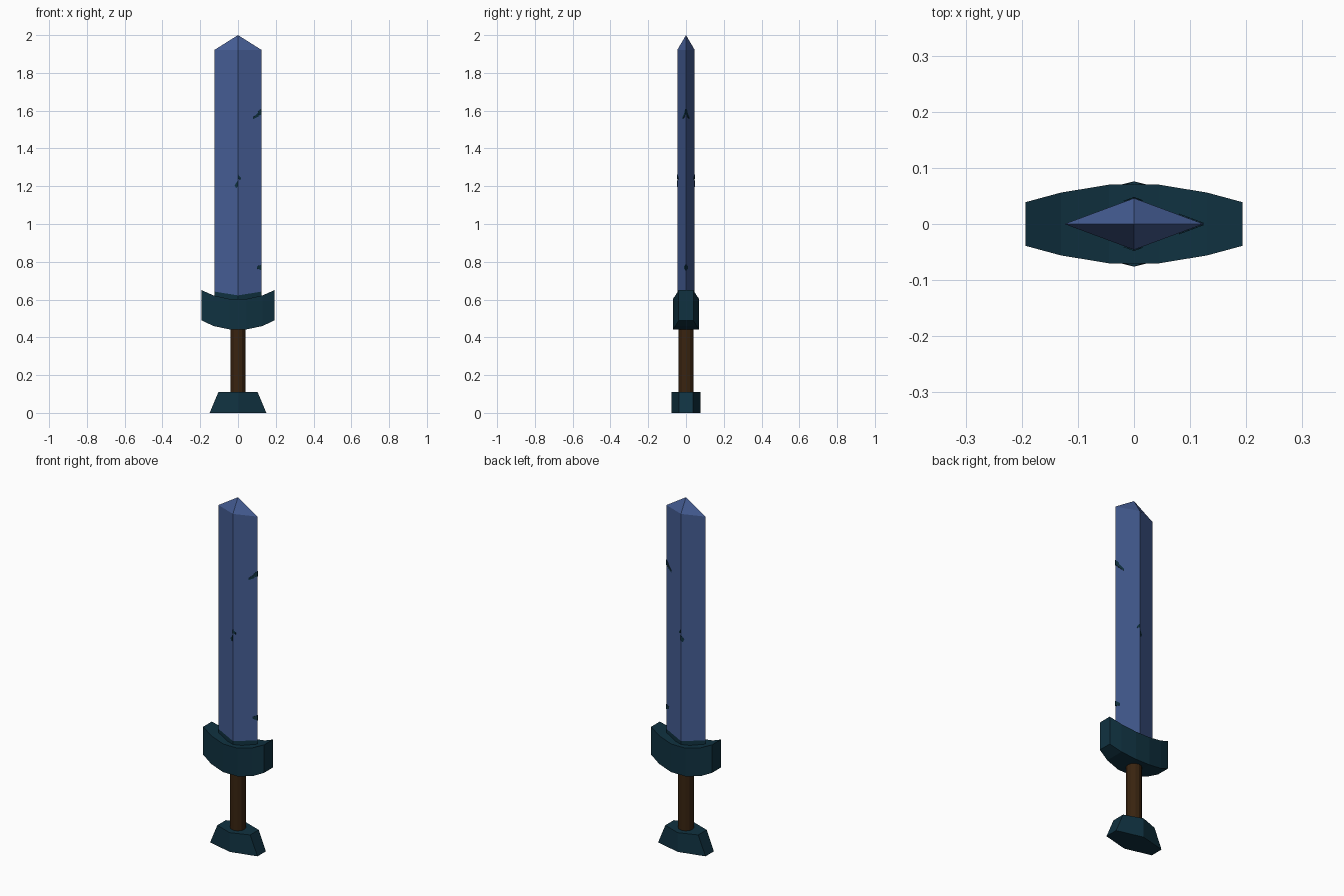
import bpy, bmesh

if "Cube" in bpy.data.objects:
    bpy.data.objects.remove(bpy.data.objects["Cube"])

def material(name, rgb):
    m = bpy.data.materials.new(name)
    m.diffuse_color = (*rgb, 1)
    m.use_nodes = True
    m.node_tree.nodes["Principled BSDF"].inputs["Base Color"].default_value = m.diffuse_color
    return m

BLUE = material("blade blue", (0.058, 0.107, 0.29))
TEAL = material("dark teal", (0.005, 0.031, 0.051))
BROWN = material("grip brown", (0.040, 0.017, 0.005))

def finish(name, bm, *mats):
    bmesh.ops.recalc_face_normals(bm, faces=bm.faces)
    me = bpy.data.meshes.new(name)
    bm.to_mesh(me)
    bm.free()
    for m in mats:
        me.materials.append(m)
    ob = bpy.data.objects.new(name, me)
    bpy.context.collection.objects.link(ob)
    return ob

def loft(rings, cap_end=True):
    """Skin a list of equal-length point rings; returns bmesh and last ring."""
    bm = bmesh.new()
    vs = [[bm.verts.new(p) for p in r] for r in rings]
    n = len(vs[0])
    for a, b in zip(vs, vs[1:]):
        for i in range(n):
            j = (i + 1) % n
            bm.faces.new((a[i], a[j], b[j], b[i]))
    bm.faces.new(vs[0])
    if cap_end:
        bm.faces.new(vs[-1])
    return bm, vs[-1]

# Blade: diamond section with a pyramid point, dark stain at the root
W, D = 0.124, 0.046
def diamond(z_edge, z_mid):
    return [(W, 0, z_edge), (0, D, z_mid), (-W, 0, z_edge), (0, -D, z_mid)]

bm, last = loft([diamond(0.56, 0.56), diamond(0.642, 0.622), diamond(1.922, 1.922)], False)
tip = bm.verts.new((0, 0, 2.0))
for i in range(4):
    bm.faces.new((last[i], last[(i + 1) % 4], tip))
for f in bm.faces:
    f.material_index = int(f.calc_center_median().z < 0.64)
finish("blade", bm, BLUE, TEAL)

# Chips: thin dark flecks lying on the blade facets, front and back
chips = [
    [(0.124, 1.61), (0.105, 1.595), (0.112, 1.575), (0.124, 1.58)],
    [(0.108, 1.59), (0.080, 1.565), (0.080, 1.555), (0.110, 1.57)],
    [(0.124, 0.785), (0.100, 0.775), (0.100, 0.765), (0.124, 0.755)],
    [(0.0, 1.262), (0.015, 1.245), (0.015, 1.235), (0.0, 1.24)],
    [(0.0, 1.23), (-0.018, 1.205), (-0.010, 1.19), (0.0, 1.20)],
]
bm = bmesh.new()
for side in (-1, 1):
    for chip in chips:
        bm.faces.new([bm.verts.new((x, side * (D * (1 - abs(x) / W) + 0.0012), z))
                      for x, z in chip])
ob = finish("blade_chips", bm, TEAL)
mod = ob.modifiers.new("plate", 'SOLIDIFY')
mod.thickness = 0.002
mod.offset = 0

# Guard: upswept crescent, thinner toward its ends (x, half depth, bottom, top)
half = [(0.193, 0.039, 0.49, 0.65), (0.13, 0.056, 0.46, 0.622), (0.045, 0.07, 0.442, 0.603)]
stations = [(-x, d, b, t) for x, d, b, t in half] + half[::-1]
bm, _ = loft([[(x, -d, b), (x, d, b), (x, d, t), (x, -d, t)] for x, d, b, t in stations])
finish("guard", bm, TEAL)

# Grip
bm = bmesh.new()
bmesh.ops.create_cone(bm, cap_ends=True, segments=12, radius1=0.041, radius2=0.041, depth=0.40)
bmesh.ops.translate(bm, vec=(0, 0, 0.28), verts=bm.verts)
finish("grip", bm, BROWN)

# Pommel: six-sided block flaring to its base
def hexagon(w, z):
    return [(w, -0.038, z), (w, 0.038, z), (0, 0.076, z),
            (-w, 0.038, z), (-w, -0.038, z), (0, -0.076, z)]

bm, _ = loft([hexagon(0.15, 0), hexagon(0.104, 0.11)])
finish("pommel", bm, TEAL)
